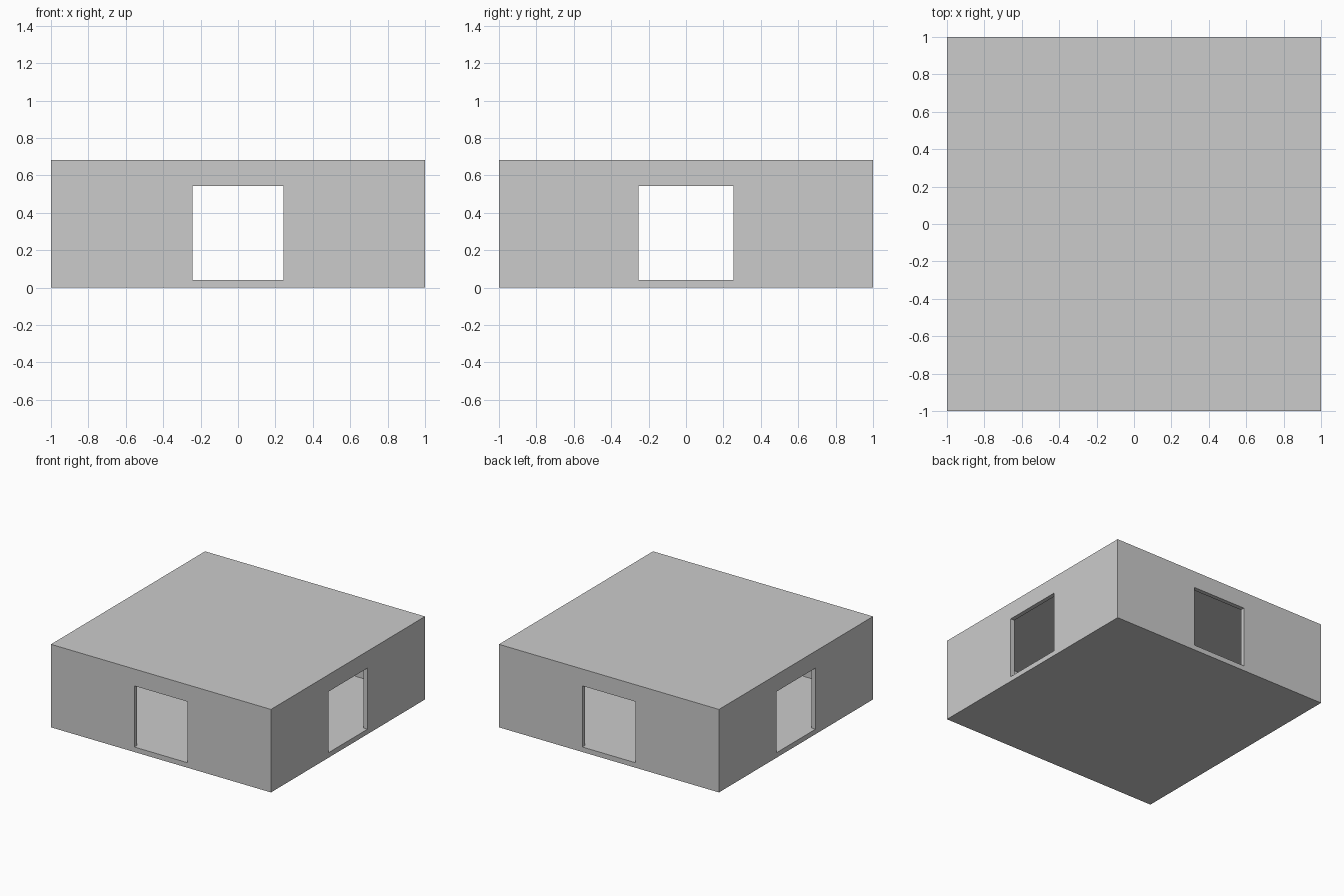
import bpy

if "Cube" in bpy.data.objects:
    bpy.data.objects.remove(bpy.data.objects["Cube"])

HEIGHT, WALL, SLAB = 0.682, 0.035, 0.041
SILL, HEAD = 0.041, 0.543


def box(name, sx, sy, z0, z1):
    """Box centred on x and y, spanning z0 to z1."""
    bpy.ops.mesh.primitive_cube_add(size=1, location=(0, 0, (z0 + z1) / 2))
    ob = bpy.context.object
    ob.name = name
    ob.scale = (sx, sy, z1 - z0)
    bpy.ops.object.transform_apply(location=True, rotation=False, scale=True)
    return ob


def subtract(target, cutter):
    """Cut one solid from another and discard the cutter."""
    mod = target.modifiers.new("cut", 'BOOLEAN')
    mod.operation = 'DIFFERENCE'
    mod.solver = 'EXACT'
    mod.object = cutter
    bpy.context.view_layer.objects.active = target
    bpy.ops.object.modifier_apply(modifier=mod.name)
    bpy.data.objects.remove(cutter, do_unlink=True)


# Outer block
room = box("room_shell", 2, 2, 0, HEIGHT)

# Hollow interior between floor slab and ceiling slab
inner = 2 - 2 * WALL
subtract(room, box("interior_cutter", inner, inner, SLAB, HEIGHT - SLAB))

# Doorways through front/back and left/right walls, level with the floor
subtract(room, box("front_back_doorway_cutter", 0.484, 2.4, SILL, HEAD))
subtract(room, box("side_doorway_cutter", 2.4, 0.506, SILL, HEAD))
